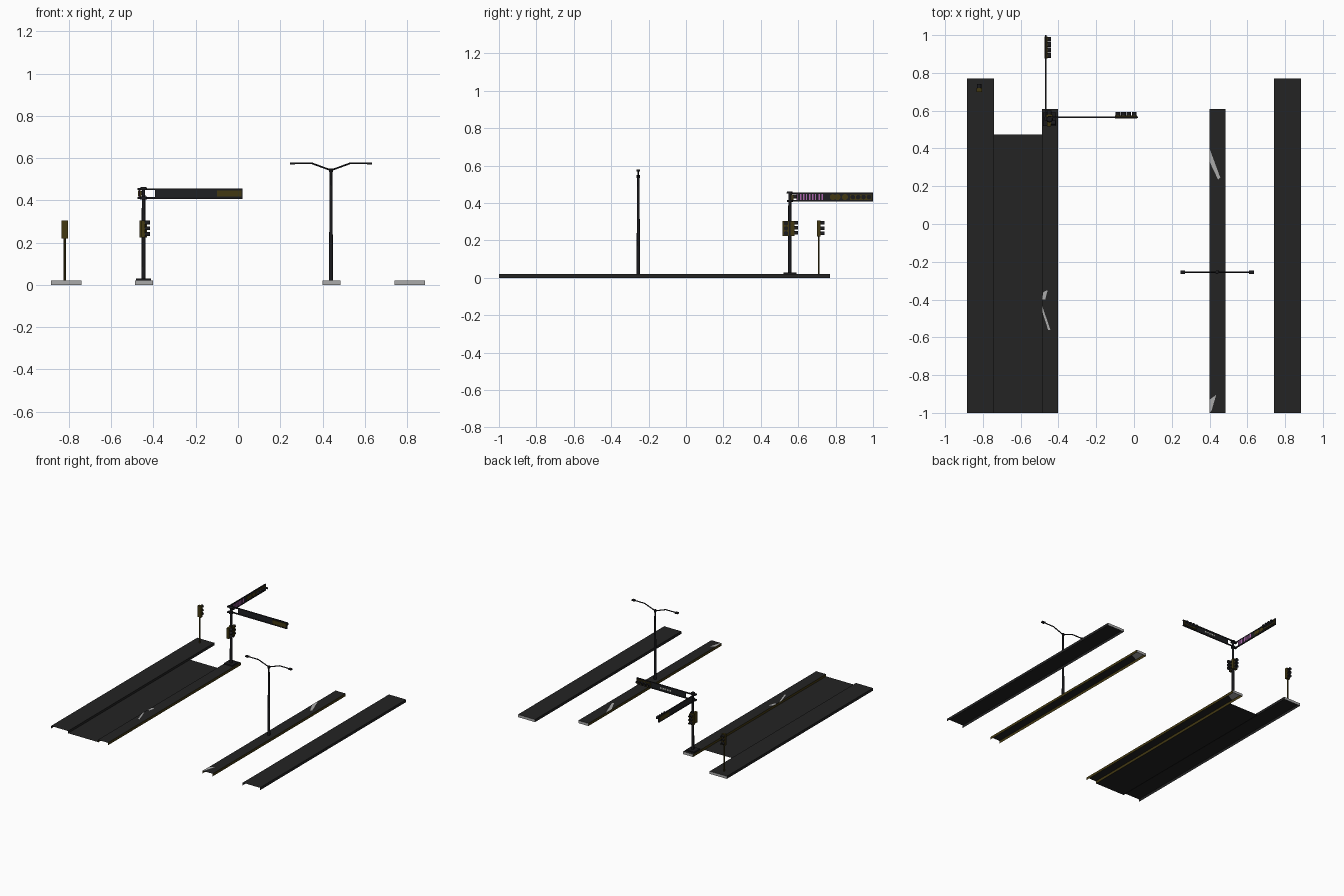
import bpy, bmesh, math
from mathutils import Matrix, Vector

cube = bpy.data.objects.get("Cube")
if cube:
    bpy.data.objects.remove(cube)


def material(name, rgb):
    m = bpy.data.materials.new(name)
    m.use_nodes = True
    m.diffuse_color = (*rgb, 1)
    m.node_tree.nodes["Principled BSDF"].inputs["Base Color"].default_value = (*rgb, 1)
    return m


ASPHALT = material("asphalt", (0.017, 0.017, 0.017))
CONCRETE = material("concrete_grey", (0.4, 0.4, 0.4))
OLIVE = material("dark_yellow", (0.055, 0.04, 0.006))
METAL = material("black_metal", (0.01, 0.01, 0.012))
PANEL = material("panel_black", (0.013, 0.014, 0.016))
PINK = material("sign_pink", (0.42, 0.13, 0.42))
PALE = material("sign_pale", (0.5, 0.5, 0.45))


def finish(name, bm, mats, smooth=False):
    me = bpy.data.meshes.new(name)
    bm.to_mesh(me)
    bm.free()
    for m in mats:
        me.materials.append(m)
    ob = bpy.data.objects.new(name, me)
    bpy.context.collection.objects.link(ob)
    if smooth:
        bpy.ops.object.select_all(action='DESELECT')
        ob.select_set(True)
        bpy.context.view_layer.objects.active = ob
        bpy.ops.object.shade_smooth_by_angle()
    return ob


def add_box(bm, lo, hi):
    lo, hi = Vector(lo), Vector(hi)
    mat = Matrix.Translation((lo + hi) / 2) @ Matrix.Diagonal((*(hi - lo), 1))
    return bmesh.ops.create_cube(bm, size=1, matrix=mat)["verts"]


def box(name, lo, hi, mat):
    bm = bmesh.new()
    add_box(bm, lo, hi)
    return finish(name, bm, [mat])


def rod(name, a, b, r1, r2, mat, sides=12):
    a, b = Vector(a), Vector(b)
    d = b - a
    bm = bmesh.new()
    bmesh.ops.create_cone(bm, cap_ends=True, segments=sides, radius1=r1, radius2=r2, depth=d.length,
                          matrix=Matrix.Translation((a + b) / 2) @ d.to_track_quat('Z', 'Y').to_matrix().to_4x4())
    return finish(name, bm, [mat], True)


def patch(name, points, z, mat):
    bm = bmesh.new()
    bm.faces.new([bm.verts.new((x, y, z)) for x, y in points])
    return finish(name, bm, [mat])


# Raised strips: hollow shells, open below and at the front, capped at the back
TOP = 0.02


def strip(name, x0, x1, y1, wall):
    bm = bmesh.new()
    add_box(bm, (x0, -1, 0), (x1, y1, TOP))
    bm.normal_update()
    bmesh.ops.delete(bm, geom=[f for f in bm.faces if f.normal.z < -0.5 or f.normal.y < -0.5],
                     context='FACES_ONLY')
    for f in bm.faces:
        f.material_index = 1 if f.normal.y > 0.5 else 2 if abs(f.normal.x) > 0.5 else 0
    return finish(name, bm, [ASPHALT, CONCRETE, wall])


strip("right_sidewalk", -0.885, -0.74, 0.77, ASPHALT)
strip("left_sidewalk", 0.74, 0.885, 0.77, ASPHALT)
strip("right_median", -0.487, -0.403, 0.61, OLIVE)
strip("left_median", 0.4, 0.485, 0.61, OLIVE)
patch("road", [(-0.74, -1), (-0.487, -1), (-0.487, 0.475), (-0.74, 0.475)], 0.003, ASPHALT)

# Worn pale patches on the medians, and the bare ends underneath
Z = TOP + 0.0008
patch("left_median_wear_back", [(0.4, 0.4), (0.4, 0.33), (0.445, 0.235), (0.457, 0.245)], Z, CONCRETE)
patch("left_median_wear_front", [(0.4, -1), (0.41, -0.99), (0.435, -0.905), (0.4, -0.93)], Z, CONCRETE)
patch("right_median_wear_back", [(-0.487, -0.4), (-0.47, -0.4), (-0.457, -0.35), (-0.48, -0.36)], Z, CONCRETE)
patch("right_median_wear_front", [(-0.487, -0.43), (-0.487, -0.46), (-0.455, -0.56), (-0.443, -0.56)], Z, CONCRETE)
for side, x in (("right", -0.485), ("left", 0.402)):
    patch(side + "_median_bare_end", [(x, 0.5), (x + 0.08, 0.54), (x + 0.08, 0.608), (x, 0.608)],
          TOP - 0.001, CONCRETE)


# Signal head: body, lenses and open-bottomed hoods, built facing +y
def signal(name, loc, turn, width, height, depth, count, radius, flat=False, hood=0.02):
    bm = bmesh.new()
    add_box(bm, (-width / 2, 0, -height / 2), (width / 2, depth, height / 2))
    span = width if flat else height
    for i in range(count):
        t = ((i + 0.5) / count - 0.5) * span
        pos = Vector((t, depth, 0) if flat else (0, depth, t))
        face = Matrix.Rotation(-math.pi / 2, 4, 'X')
        old = set(bm.faces)
        bmesh.ops.create_circle(bm, cap_ends=True, segments=12, radius=radius * 0.95,
                                matrix=Matrix.Translation(pos + Vector((0, 0.001, 0))) @ face)
        bmesh.ops.create_cone(bm, cap_ends=False, segments=12, radius1=radius, radius2=radius, depth=hood,
                              matrix=Matrix.Translation(pos + Vector((0, hood / 2, 0))) @ face)
        new = [f for f in bm.faces if f not in old]
        for f in new:
            f.material_index = 1
        low = [f for f in new if len(f.verts) == 4 and f.calc_center_median().z < pos.z - radius * 0.6]
        bmesh.ops.delete(bm, geom=low, context='FACES')
    bmesh.ops.transform(bm, matrix=Matrix.Translation(loc) @ Matrix.Rotation(turn, 4, 'Z'), verts=bm.verts)
    return finish(name, bm, [OLIVE, METAL])


EAST = -math.pi / 2

# Sidewalk signal
rod("sidewalk_signal_pole", (-0.82, 0.71, TOP), (-0.82, 0.71, 0.23), 0.005, 0.005, OLIVE, 8)
signal("sidewalk_signal", (-0.82, 0.7, 0.263), 0, 0.03, 0.085, 0.02, 3, 0.012)

# Main signal pole with base, bracket and side heads
PX, PY = -0.447, 0.555
box("signal_pole_base", (PX - 0.035, PY - 0.035, TOP), (PX + 0.035, PY + 0.035, 0.029), METAL)
rod("signal_pole", (PX, PY, 0.025), (PX, PY, 0.455), 0.01, 0.008, METAL)
rod("signal_pole_cap", (PX, PY, 0.45), (PX, PY, 0.463), 0.018, 0.014, METAL)
rod("signal_pole_collar", (PX, PY, 0.405), (PX, PY, 0.417), 0.016, 0.016, METAL)
signal("pole_signal_side", (-0.46, 0.535, 0.265), EAST, 0.036, 0.08, 0.02, 3, 0.012, hood=0.024)
signal("pole_signal_back", (-0.449, 0.56, 0.265), 0, 0.036, 0.08, 0.02, 3, 0.012)

# Two sign arms, each a pair of rails around a panel
AX, AY = -0.467, 0.565
for tag, z in (("lower", 0.411), ("upper", 0.453)):
    box(tag + "_side_rail", (PX, AY - 0.004, z - 0.004), (0.022, AY + 0.004, z + 0.004), METAL)
    box(tag + "_back_rail", (AX - 0.004, PY, z - 0.004), (AX + 0.004, 1, z + 0.004), METAL)
    box(tag + "_rail_bracket", (AX - 0.008, PY - 0.008, z - 0.005), (PX + 0.01, PY + 0.012, z + 0.005), METAL)
box("side_arm_panel", (-0.393, AY - 0.002, 0.411), (0.022, AY + 0.002, 0.453), PANEL)
box("back_arm_panel", (AX - 0.002, 0.59, 0.411), (AX + 0.002, 1, 0.453), PANEL)

# Arm signals with their back plates
signal("side_arm_signal", (-0.042, AY, 0.432), 0, 0.115, 0.03, 0.01, 4, 0.013, True, 0.018)
signal("back_arm_signal", (AX, 0.935, 0.432), EAST, 0.115, 0.03, 0.01, 4, 0.013, True, 0.018)
box("side_arm_signal_plate", (-0.1, AY - 0.006, 0.417), (0.016, AY - 0.002, 0.447), OLIVE)
box("back_arm_signal_plate", (AX - 0.006, 0.877, 0.417), (AX - 0.002, 0.993, 0.447), OLIVE)

# Sign artwork: pink bars, round badges and pale lines
bars = bmesh.new()
for i in range(9):
    y = 0.592 + i * 0.0165
    add_box(bars, (AX + 0.002, y, 0.416), (AX + 0.004, y + (0.008 if i % 3 else 0.005), 0.449))
finish("sign_bars", bars, [PINK])
for i, y in enumerate((0.785, 0.81, 0.85)):
    rod("sign_badge_%d" % (i + 1), (AX + 0.002, y, 0.432), (AX + 0.004, y, 0.432), 0.016, 0.016, OLIVE, 16)
lines = bmesh.new()
for i in range(5):
    x = -0.27 + i * 0.02
    add_box(lines, (x, AY + 0.002, 0.426), (x + 0.012, AY + 0.004, 0.438))
finish("side_sign_lines", lines, [PALE])

# Double street light
LX, LY = 0.44, -0.255
rod("street_light_pole", (LX, LY, TOP), (LX, LY, 0.54), 0.01, 0.006, METAL)
rod("street_light_collar", (LX, LY, 0.533), (LX, LY, 0.55), 0.009, 0.009, METAL)
for side, s in (("left", 1), ("right", -1)):
    bend = (LX + s * 0.09, LY, 0.575)
    rod(side + "_light_arm", (LX, LY, 0.542), bend, 0.004, 0.004, METAL, 8)
    rod(side + "_light_bar", bend, (LX + s * 0.18, LY, 0.575), 0.004, 0.004, METAL, 8)
    x0, x1 = sorted((LX + s * 0.17, LX + s * 0.195))
    box(side + "_light_head", (x0, LY - 0.01, 0.57), (x1, LY + 0.01, 0.579), METAL)
